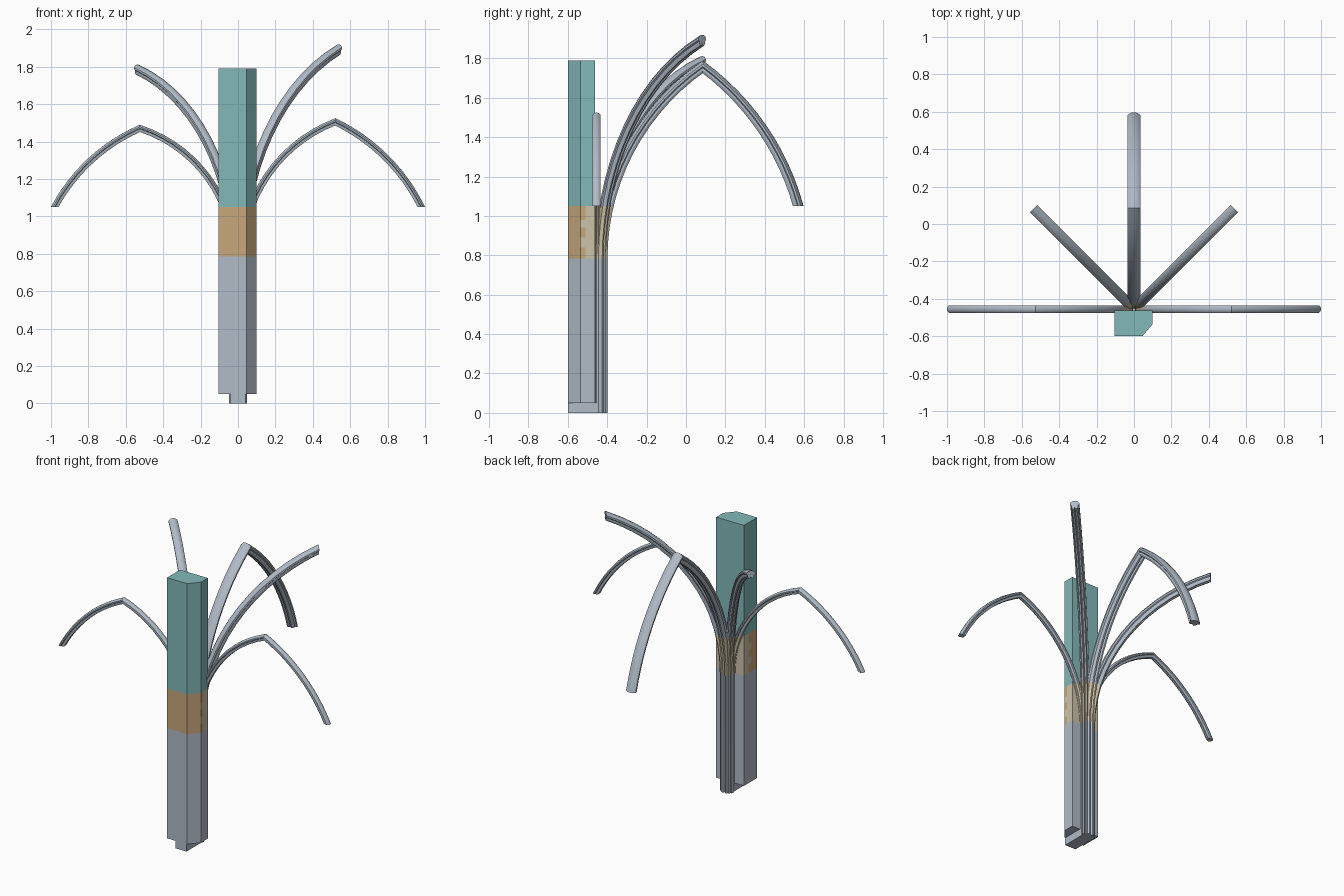
import bpy, bmesh, math
from mathutils import Vector

cube = bpy.data.objects.get("Cube")
if cube:
    bpy.data.objects.remove(cube, do_unlink=True)


def material(name, r, g, b):
    m = bpy.data.materials.new(name)
    m.use_nodes = True
    m.diffuse_color = (r, g, b, 1)
    m.node_tree.nodes["Principled BSDF"].inputs["Base Color"].default_value = (r, g, b, 1)
    return m


MATERIALS = [material("steel_grey", 0.44, 0.50, 0.57),
             material("teal", 0.23, 0.48, 0.48),
             material("ochre", 0.57, 0.39, 0.20),
             material("beige", 0.61, 0.54, 0.40)]
GREY, TEAL, OCHRE, BEIGE = range(4)
BAND_LOW, BAND_HIGH = 0.785, 1.05
ORIGIN = Vector((0, -0.455, 0))


def cut(bm, axis, value):
    normal = Vector((0, 0, 0))
    normal[axis] = 1
    bmesh.ops.bisect_plane(bm, geom=bm.verts[:] + bm.edges[:] + bm.faces[:],
                           plane_co=normal * value, plane_no=normal)


def finish(name, bm, rule, smooth=False):
    bmesh.ops.recalc_face_normals(bm, faces=bm.faces)
    for f in bm.faces:
        f.material_index = rule(f.calc_center_median())
    mesh = bpy.data.meshes.new(name)
    bm.to_mesh(mesh)
    bm.free()
    for m in MATERIALS:
        mesh.materials.append(m)
    obj = bpy.data.objects.new(name, mesh)
    bpy.context.collection.objects.link(obj)
    if smooth:
        bpy.ops.object.select_all(action='DESELECT')
        obj.select_set(True)
        bpy.context.view_layer.objects.active = obj
        bpy.ops.object.shade_smooth_by_angle(angle=math.radians(32))


def prism(outline, low, high):
    bm = bmesh.new()
    base = bm.faces.new([bm.verts.new((x, y, low)) for x, y in outline])
    top = bmesh.ops.extrude_face_region(bm, geom=[base])["geom"]
    moved = [v for v in top if isinstance(v, bmesh.types.BMVert)]
    bmesh.ops.translate(bm, verts=moved, vec=(0, 0, high - low))
    return bm


# Post with one chamfered corner and a checked edge on its colour band
CHECKS = [BAND_LOW, 0.84, 0.89, 0.94, 0.98, BAND_HIGH]


def post_colour(c):
    if c.z > BAND_HIGH:
        return TEAL
    if c.z < BAND_LOW:
        return GREY
    if c.y < -0.54:
        return OCHRE
    row = sum(c.z > level for level in CHECKS)
    return OCHRE if c.y < -0.51 and row % 2 else BEIGE


post = prism([(-0.105, -0.6), (0.045, -0.6), (0.1, -0.535), (0.1, -0.462), (-0.105, -0.462)],
             0.05, 1.79)
for z in CHECKS:
    cut(post, 2, z)
for y in (-0.54, -0.51):
    cut(post, 1, y)
finish("post", post, post_colour)

# Foot under the post
finish("foot", prism([(-0.04, -0.6), (0.04, -0.6), (0.04, -0.45), (-0.04, -0.45)], 0, 0.05),
       lambda c: GREY)

# Half of the ribbed branch section: rounded top, stepped sides, grooved underside
HALF = [(0, 0.5), (0.28, 0.44), (0.5, 0.22), (0.5, 0.02), (0.36, -0.08),
        (0.36, -0.28), (0.25, -0.5), (0.1, -0.5), (0, -0.3)]
SECTION = HALF + [(-u, v) for u, v in HALF[-2:0:-1]]


def arc(a, b, turn, steps):
    """Clockwise arc from a to b that turns by the given angle."""
    chord = b - a
    mid = (a + b) / 2
    normal = Vector((chord.y, -chord.x)) / 2
    centre = mid + normal / math.tan(turn / 2)
    out = []
    for i in range(1, steps + 1):
        t = -turn * i / steps
        d = a - centre
        out.append(centre + Vector((d.x * math.cos(t) - d.y * math.sin(t),
                                    d.x * math.sin(t) + d.y * math.cos(t))))
    return out


def branch(name, heading, base, peak, tip, width, depth):
    # Straight stem, arc to the peak, then an optional drooping arc
    start, peak = Vector((base, 0.78)), Vector(peak)
    rise = peak - start
    path = [Vector((base, 0)), start] + arc(start, peak, 2 * math.atan2(rise.x, rise.y), 14)
    if tip:
        path += arc(peak, Vector(tip), math.radians(38), 12)
    normals = []
    for a, b in zip(path, path[1:]):
        t = (b - a).normalized()
        normals.append(Vector((-t.y, t.x)))
    mitres = [normals[0]]
    for a, b in zip(normals, normals[1:]):
        n = (a + b).normalized()
        mitres.append(n / n.dot(a))
    last = normals[-1]
    mitres.append(Vector((1 / last.x, 0)) if tip else Vector((0, 1 / last.y)))

    out = Vector((math.cos(heading), math.sin(heading), 0))
    side = Vector((-out.y, out.x, 0))
    bm = bmesh.new()
    rings = []
    for p, n in zip(path, mitres):
        ring = []
        for u, v in SECTION:
            q = p + n * (v * depth)
            ring.append(bm.verts.new(ORIGIN + out * q.x + side * (u * width)
                                     + Vector((0, 0, q.y))))
        rings.append(ring)
    count = len(SECTION)
    for a, b in zip(rings, rings[1:]):
        for i in range(count):
            j = (i + 1) % count
            bm.faces.new((a[i], a[j], b[j], b[i]))
    bm.faces.new(rings[0])
    bm.faces.new(rings[-1])
    cut(bm, 2, BAND_LOW)
    cut(bm, 2, BAND_HIGH)

    def colour(c):
        near = (c - ORIGIN).xy.length < 0.3
        return BEIGE if near and BAND_LOW < c.z < BAND_HIGH else GREY

    finish(name, bm, colour, smooth=True)


# Five branches fanning out behind the post
branch("left_branch", 0, 0.022, (0.52, 1.505), (0.98, 1.05), 0.04, 0.036)
branch("right_branch", math.pi, 0.022, (0.525, 1.47), (0.98, 1.05), 0.04, 0.036)
branch("back_left_branch", math.pi / 4, 0.03, (0.76, 1.892), None, 0.055, 0.05)
branch("back_right_branch", math.pi * 3 / 4, 0.03, (0.76, 1.785), None, 0.055, 0.05)
branch("back_branch", math.pi / 2, 0.03, (0.54, 1.757), (1.025, 1.05), 0.07, 0.052)
